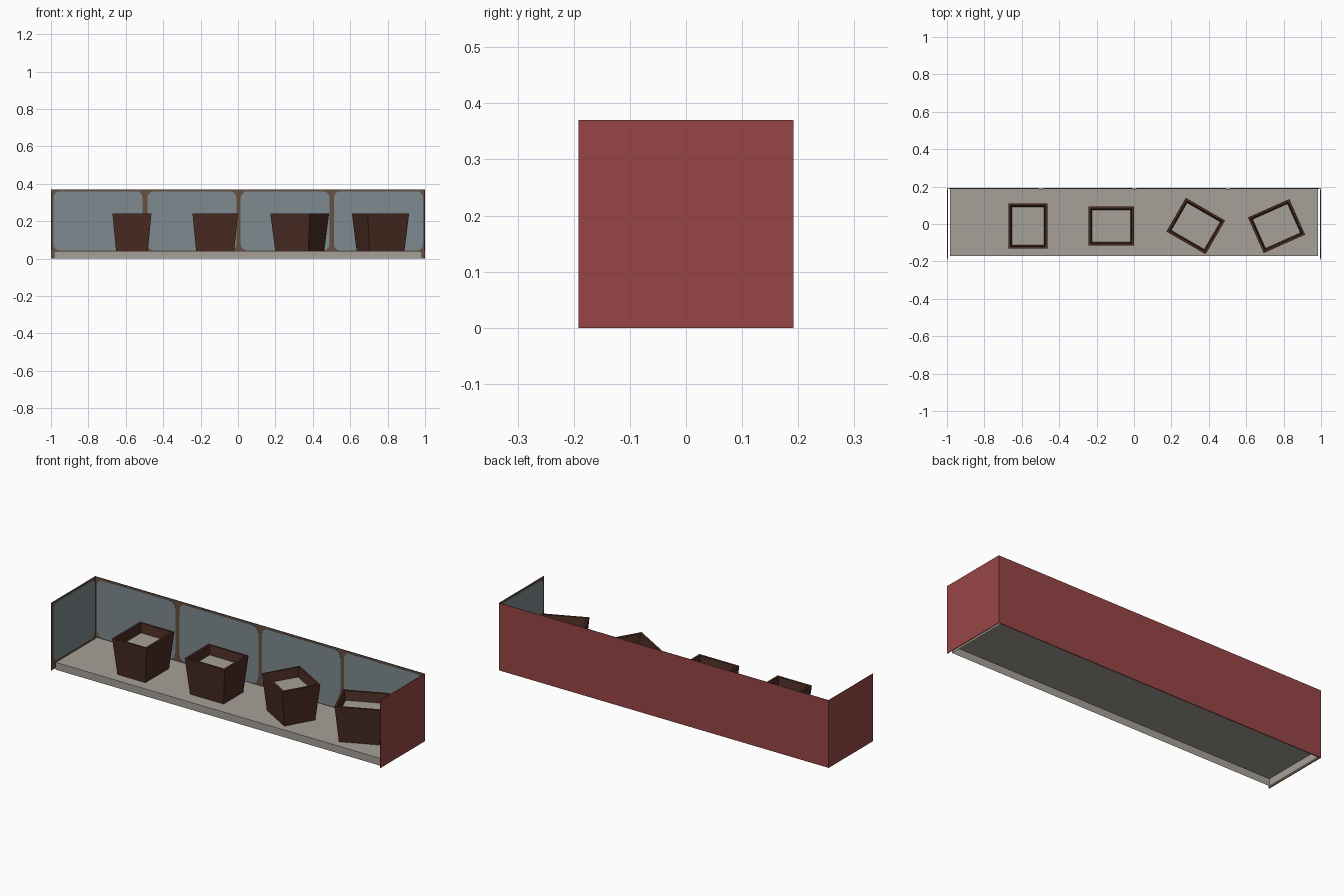
import bpy, bmesh, math
from mathutils import Matrix, Vector

if "Cube" in bpy.data.objects:
    bpy.data.objects.remove(bpy.data.objects["Cube"])


def material(name, hex_rgb):
    lin = [((c / 255 + 0.055) / 1.055) ** 2.4 for c in bytes.fromhex(hex_rgb)]
    m = bpy.data.materials.new(name)
    m.diffuse_color = (*lin, 1)
    m.use_nodes = True
    m.node_tree.nodes["Principled BSDF"].inputs["Base Color"].default_value = m.diffuse_color
    return m


RED = material("red_outside", "984545")
BLUE = material("blue_grey_panel", "7E8A8F")
FRAME = material("brown_frame", "665040")
STONE = material("pale_stone", "A6A198")
POT = material("dark_brown_pot", "4A2C23")


def finish(bm, name, mats, matrix=Matrix()):
    bm.normal_update()
    mesh = bpy.data.meshes.new(name)
    bm.to_mesh(mesh)
    bm.free()
    for m in mats:
        mesh.materials.append(m)
    ob = bpy.data.objects.new(name, mesh)
    ob.matrix_world = matrix
    bpy.context.collection.objects.link(ob)
    return ob


def box(lo, hi):
    bm = bmesh.new()
    bmesh.ops.create_cube(bm, size=1)
    lo, hi = Vector(lo), Vector(hi)
    for v in bm.verts:
        v.co = (lo + hi) / 2 + v.co * (hi - lo)
    bm.normal_update()
    return bm


def wall(name, lo, hi, outward):
    """Thin sheet: red on the outside, brown on the inside."""
    bm = box(lo, hi)
    for f in bm.faces:
        f.material_index = 1 if f.normal.dot(Vector(outward)) < -0.5 else 0
    finish(bm, name, [RED, FRAME])


def panel(name, u0, u1, z0, z1, matrix, r=0.035, t=0.002):
    """Rounded plate in the local xz plane, facing local -y."""
    bm = bmesh.new()
    pts = []
    corners = [(u1 - r, z1 - r), (u0 + r, z1 - r), (u0 + r, z0 + r), (u1 - r, z0 + r)]
    for k, (cx, cz) in enumerate(corners):
        for i in range(4):
            a = math.radians(90 * k + 30 * i)
            pts.append((cx + r * math.cos(a), 0, cz + r * math.sin(a)))
    face = bm.faces.new([bm.verts.new(p) for p in pts])
    ext = bmesh.ops.extrude_face_region(bm, geom=[face])
    bmesh.ops.translate(bm, vec=(0, -t, 0),
                        verts=[g for g in ext["geom"] if isinstance(g, bmesh.types.BMVert)])
    bmesh.ops.recalc_face_normals(bm, faces=bm.faces)
    finish(bm, name, [BLUE], matrix)


def pot(name, x, y, angle):
    """Tapered square pot with a rim and a pale filling."""
    rings = [(0.102, 0.085, 0.0405), (0.121, 0.104, 0.24),
             (0.109, 0.092, 0.24), (0.102, 0.085, 0.19)]
    bm = bmesh.new()
    loops = [[bm.verts.new((sx * w, sy * d, z))
              for sx, sy in ((-1, -1), (1, -1), (1, 1), (-1, 1))] for w, d, z in rings]
    bm.faces.new(loops[0][::-1])
    for a, b in zip(loops, loops[1:]):
        for i in range(4):
            j = (i + 1) % 4
            bm.faces.new((a[i], a[j], b[j], b[i]))
    bm.faces.new(loops[-1]).material_index = 1
    finish(bm, name, [POT, STONE],
           Matrix.Translation((x, y, 0)) @ Matrix.Rotation(math.radians(angle), 4, 'Z'))


# Thin walls, open at the front
T, Y, H = 0.003, 0.192, 0.37
wall("back_wall", (-1, Y - T, 0), (1, Y, H), (0, 1, 0))
wall("left_wall", (-1, -Y, 0), (-1 + T, Y, H), (-1, 0, 0))
wall("right_wall", (1 - T, -Y, 0), (1, Y, H), (1, 0, 0))

# Inner panels: four on the back, one on each side
back = Matrix.Translation((0, Y - T, 0))
for i, (u0, u1) in enumerate([(-0.987, -0.51), (-0.485, -0.008), (0.014, 0.49), (0.512, 0.99)]):
    panel(f"back_panel_{i + 1}", u0, u1, 0.043, 0.36, back)
for name, s in (("left", -1), ("right", 1)):
    m = Matrix.Translation((s * (1 - T), 0, 0)) @ Matrix.Rotation(-s * math.pi / 2, 4, 'Z')
    panel(f"{name}_panel", -0.183, 0.183, 0.043, 0.36, m)

# Shallow tray floor, open underneath
bm = box((-0.985, -0.172, 0), (0.985, 0.186, 0.04))
bmesh.ops.delete(bm, geom=[f for f in bm.faces if f.normal.z < -0.5], context='FACES_ONLY')
finish(bm, "tray_floor", [STONE])

# Four pots, each turned differently
for i, (x, angle) in enumerate([(-0.567, 90), (-0.122, 0), (0.33, -30), (0.762, 24)]):
    pot(f"pot_{i + 1}", x, -0.011, angle)
